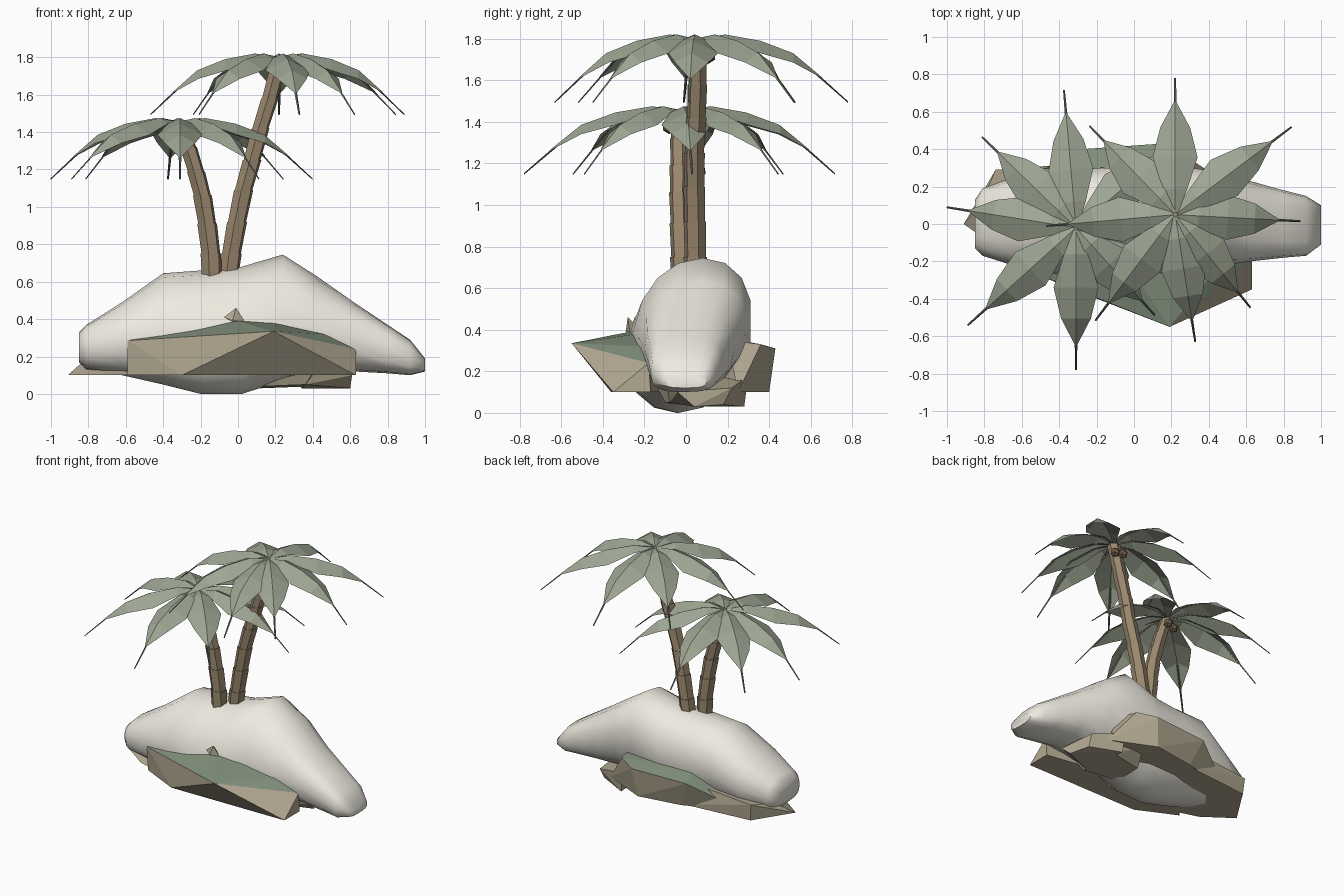
import bpy, bmesh
from math import sin, cos, pi, radians, copysign
from mathutils import Vector


def material(name, rgb):
    m = bpy.data.materials.new(name)
    m.diffuse_color = (*rgb, 1)
    return m


SAND = material("sand", (0.86, 0.83, 0.75))
ROCK = material("rock", (0.45, 0.40, 0.29))
MOSS = material("moss", (0.22, 0.28, 0.20))
LEAF = material("leaf", (0.34, 0.38, 0.29))
STEM = material("stem", (0.16, 0.18, 0.14))
BARK = material("bark", (0.33, 0.25, 0.16))
NUT = material("nut", (0.20, 0.13, 0.08))


def finish(name, bm, *mats):
    bmesh.ops.recalc_face_normals(bm, faces=bm.faces)
    me = bpy.data.meshes.new(name)
    bm.to_mesh(me)
    bm.free()
    for m in mats:
        me.materials.append(m)
    ob = bpy.data.objects.new(name, me)
    bpy.context.collection.objects.link(ob)
    return ob


def loft(bm, rings, mat=0):
    """Skin closed rings of points and cap both ends."""
    vs = [[bm.verts.new(p) for p in r] for r in rings]
    n = len(vs[0])
    faces = [bm.faces.new((a[i], a[(i + 1) % n], b[(i + 1) % n], b[i]))
             for a, b in zip(vs, vs[1:]) for i in range(n)]
    faces += [bm.faces.new(vs[0]), bm.faces.new(vs[-1])]
    for f in faces:
        f.material_index = mat


# Sand mound: rounded sections along x (x, ymin, ymax, zmin, zmax, squareness)
sections = [(-0.85, -0.13, 0.13, 0.17, 0.33, 0.7), (-0.81, -0.17, 0.19, 0.13, 0.37, 0.8),
            (-0.62, -0.23, 0.26, 0.10, 0.49, 0.9), (-0.40, -0.27, 0.29, 0.05, 0.645, 0.95),
            (-0.20, -0.29, 0.30, 0.00, 0.66, 1.0), (0.02, -0.28, 0.31, 0.00, 0.68, 1.0),
            (0.24, -0.25, 0.31, 0.07, 0.745, 0.95), (0.42, -0.23, 0.28, 0.10, 0.63, 0.9),
            (0.62, -0.20, 0.23, 0.12, 0.49, 0.8), (0.80, -0.18, 0.18, 0.11, 0.37, 0.7),
            (0.92, -0.17, 0.15, 0.10, 0.29, 0.65), (1.00, -0.11, 0.10, 0.12, 0.19, 0.65)]


def mound_ring(x, y0, y1, z0, z1, e, n=16):
    pts = []
    for i in range(n):
        c, s = cos(2 * pi * i / n), sin(2 * pi * i / n)
        c, s = copysign(abs(c) ** e, c), copysign(abs(s) ** e, s)
        lean = 0.05 * s if abs(x) < 0.5 else 0
        pts.append((x, (y0 + y1) / 2 + (y1 - y0) / 2 * c + lean, (z0 + z1) / 2 + (z1 - z0) / 2 * s))
    return pts


bm = bmesh.new()
loft(bm, [mound_ring(*s) for s in sections])
mound = finish("sand_mound", bm, SAND)
bpy.context.view_layer.objects.active = mound
mound.select_set(True)
bpy.ops.object.shade_smooth_by_angle(angle=radians(60))


# Rocks: faceted hulls, mossy where they face up
def rock(name, pts, moss=True):
    bm = bmesh.new()
    for p in pts:
        bm.verts.new(p)
    bmesh.ops.convex_hull(bm, input=bm.verts)
    loose = [v for v in bm.verts if not v.link_faces]
    bmesh.ops.delete(bm, geom=loose, context='VERTS')
    bmesh.ops.recalc_face_normals(bm, faces=bm.faces)
    for f in bm.faces:
        f.normal_update()
        f.material_index = int(moss and f.normal.z > 0.7)
    finish(name, bm, ROCK, MOSS)


rock("front_ledge", [(-0.59, -0.22, 0.10), (-0.30, -0.36, 0.10), (0.63, -0.35, 0.10),
                     (0.63, -0.17, 0.10), (0.20, -0.10, 0.10), (-0.45, -0.12, 0.10),
                     (-0.59, -0.24, 0.285), (0.19, -0.55, 0.335), (0.63, -0.18, 0.24),
                     (0.46, -0.22, 0.32), (-0.03, -0.22, 0.40), (0.20, -0.20, 0.385)])
rock("back_ledge", [(-0.20, 0.35, 0.10), (0.12, 0.40, 0.10), (0.45, 0.25, 0.10),
                    (0.20, 0.10, 0.10), (-0.50, 0.10, 0.10), (-0.62, 0.22, 0.12),
                    (-0.28, 0.40, 0.30), (0.15, 0.43, 0.31), (0.28, 0.36, 0.33),
                    (0.30, 0.20, 0.35), (-0.25, 0.25, 0.35)])
rock("left_ledge", [(-0.91, 0.00, 0.10), (-0.70, -0.15, 0.10), (-0.40, -0.24, 0.10),
                    (-0.20, 0.33, 0.10), (-0.73, 0.28, 0.10), (-0.74, 0.29, 0.22),
                    (-0.81, 0.12, 0.19), (-0.30, 0.30, 0.26)], False)
rock("lower_rock_a", [(0.10, -0.05, 0.04), (0.12, 0.18, 0.03), (0.38, 0.22, 0.04),
                      (0.36, -0.10, 0.05), (0.05, 0.02, 0.12), (0.15, 0.28, 0.13),
                      (0.42, 0.26, 0.14), (0.42, -0.15, 0.14)], False)
rock("lower_rock_b", [(0.36, -0.08, 0.05), (0.34, 0.28, 0.03), (0.60, 0.04, 0.03),
                      (0.55, 0.18, 0.04), (0.61, -0.04, 0.10), (0.56, 0.22, 0.12),
                      (0.32, 0.30, 0.18), (0.30, -0.12, 0.15)], False)
rock("small_stone", [(-0.075, -0.27, 0.41), (-0.01, -0.28, 0.46), (0.035, -0.27, 0.39),
                     (-0.02, -0.20, 0.38), (-0.03, -0.29, 0.39)], False)


# Palms
def trunk(name, path, r0, r1):
    bm = bmesh.new()
    path = [Vector(p) for p in path]
    for i, (a, b) in enumerate(zip(path, path[1:])):
        t = i / (len(path) - 1)
        r = r0 + (r1 - r0) * t
        loft(bm, [[p + Vector((k * cos(j * pi / 3 + 0.3), k * sin(j * pi / 3 + 0.3), 0))
                   for j in range(6)] for p, k in ((a, r * 0.97), (b, r * 1.03))])
    finish(name, bm, BARK)


RIB = [(0.01, -0.02), (0.13, 0.0), (0.29, -0.03), (0.44, -0.09), (0.57, -0.205), (0.69, -0.32)]
HALF = [(0.015, 0.0), (0.065, 0.03), (0.12, 0.06), (0.08, 0.045), (0.006, 0.005)]


def crown(name, centre, top, leaves):
    """Folded blades on drooping ribs that run out into thin tips."""
    bm = bmesh.new()
    for ang, reach in leaves:
        a, k = radians(ang), reach / 0.69
        out, side = Vector((cos(a), sin(a), 0)), Vector((-sin(a), cos(a), 0))
        up = Vector((0, 0, 1))
        base = Vector((*centre, top))
        rib = [base + out * r * k + up * z for r, z in RIB]
        rows = [[bm.verts.new(p + side * w * s - up * d * abs(s)) for s in (-1, 0, 1)]
                for p, (w, d) in zip(rib, HALF)]
        for p, q in zip(rows, rows[1:]):
            for i in (0, 1):
                bm.faces.new((p[i], p[i + 1], q[i + 1], q[i]))
        loft(bm, [[p + side * t - up * t, p - up * 2 * t, p - side * t - up * t, p - up * 0.002]
                  for p, t in zip(rib[3:], (0.006, 0.007, 0.005))], 1)
    finish(name, bm, LEAF, STEM)


def coconuts(name, spots):
    bm = bmesh.new()
    for p in spots:
        g = bmesh.ops.create_icosphere(bm, subdivisions=1, radius=0.035)
        bmesh.ops.translate(bm, verts=g["verts"], vec=p)
    finish(name, bm, NUT)


right_leaves = [(90, 0.73), (37, 0.78), (-3, 0.67), (-51, 0.64), (-81, 0.69), (233, 0.71),
                (185, 0.69), (134, 0.66)]
left_leaves = [(95, 0.74), (136, 0.70), (171, 0.70), (222, 0.78), (270, 0.76), (312, 0.63),
               (4, 0.71), (40, 0.72)]
trunk("right_trunk", [(-0.055, 0.045, 0.60), (-0.035, 0.045, 0.75), (-0.005, 0.043, 0.92),
                      (0.03, 0.04, 1.09), (0.075, 0.04, 1.25), (0.12, 0.05, 1.42),
                      (0.17, 0.055, 1.58), (0.225, 0.055, 1.79)], 0.056, 0.043)
trunk("left_trunk", [(-0.14, -0.02, 0.60), (-0.145, -0.02, 0.75), (-0.165, -0.025, 0.91),
                     (-0.19, -0.03, 1.06), (-0.225, -0.03, 1.19), (-0.265, -0.03, 1.32),
                     (-0.315, -0.03, 1.445)], 0.056, 0.042)
crown("right_crown", (0.22, 0.05), 1.82, right_leaves)
crown("left_crown", (-0.31, -0.02), 1.475, left_leaves)
coconuts("right_coconuts", [(0.19, 0.11, 1.715), (0.25, 0.10, 1.71)])
coconuts("left_coconuts", [(-0.34, 0.01, 1.375), (-0.27, 0.04, 1.375), (-0.33, -0.08, 1.375)])
